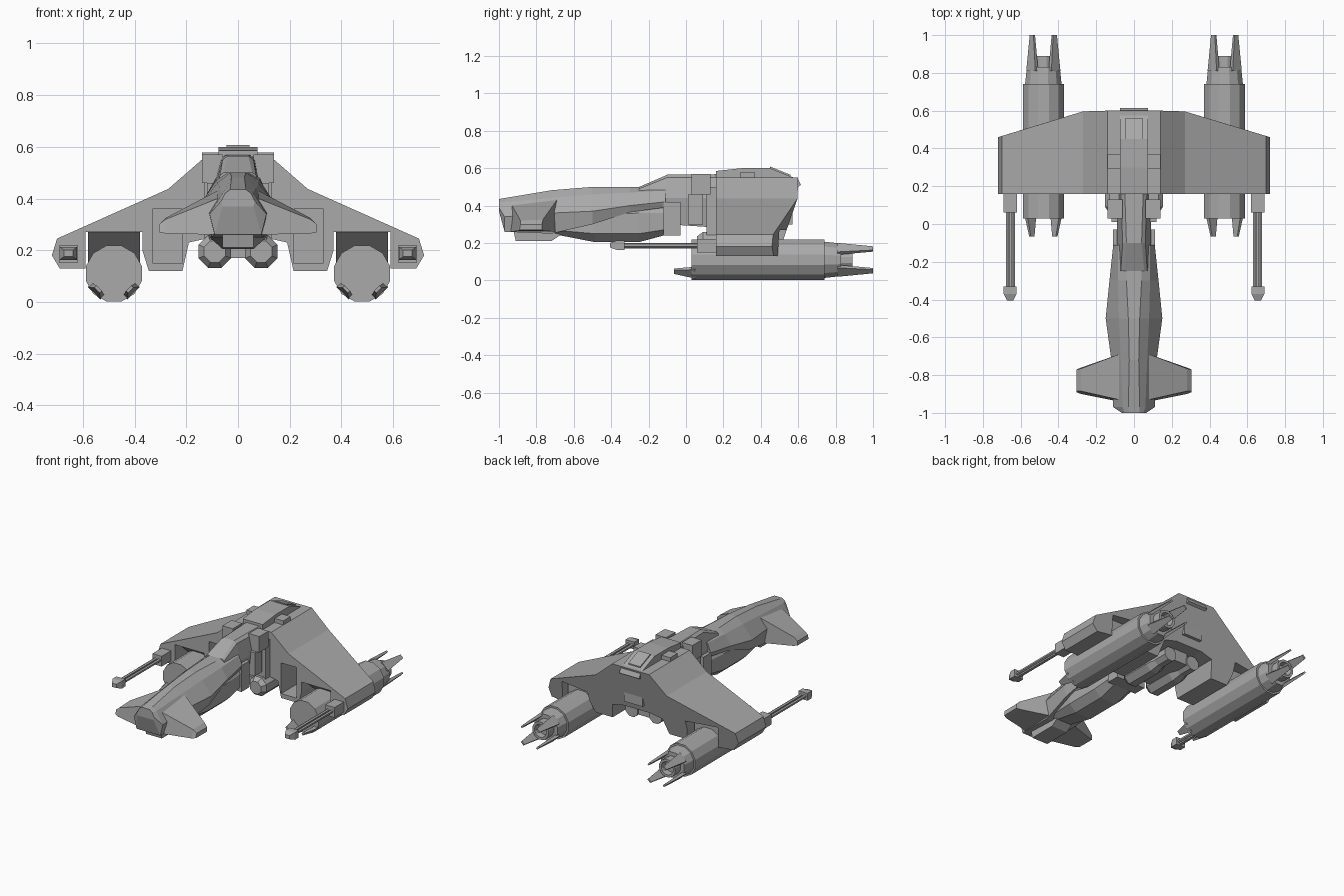
import bpy, bmesh, math
from mathutils import Matrix, Vector

if "Cube" in bpy.data.objects:
    bpy.data.objects.remove(bpy.data.objects["Cube"])

grey = bpy.data.materials.new("hull_grey")
grey.use_nodes = True
GREY = (0.4, 0.4, 0.4, 1)
grey.diffuse_color = GREY
grey.node_tree.nodes["Principled BSDF"].inputs["Base Color"].default_value = GREY


def finish(name, bm, mirror=False):
    bmesh.ops.recalc_face_normals(bm, faces=bm.faces)
    mesh = bpy.data.meshes.new(name)
    bm.to_mesh(mesh)
    bm.free()
    mesh.materials.append(grey)
    obj = bpy.data.objects.new(name, mesh)
    bpy.context.collection.objects.link(obj)
    if mirror:
        mod = obj.modifiers.new("mirror", "MIRROR")
        mod.use_mirror_merge = False
    return obj


def bridge(bm, rings):
    """Join rings of equal size into a closed skin with capped ends."""
    rings = [[bm.verts.new(p) for p in ring] for ring in rings]
    n = len(rings[0])
    for a, b in zip(rings, rings[1:]):
        for i in range(n):
            j = (i + 1) % n
            bm.faces.new((a[i], a[j], b[j], b[i]))
    bm.faces.new(rings[0])
    bm.faces.new(rings[-1])


def loft(name, rings, mirror=False):
    bm = bmesh.new()
    bridge(bm, rings)
    return finish(name, bm, mirror)


def box(name, x, y, z, mirror=False, end=1.0):
    """Box from ranges; end scales the front (low y) section."""
    cx, cz = sum(x) / 2, sum(z) / 2
    rect = [(x[0], z[0]), (x[1], z[0]), (x[1], z[1]), (x[0], z[1])]
    front = [(cx + (a - cx) * end, y[0], cz + (b - cz) * end) for a, b in rect]
    return loft(name, [front, [(a, y[1], b) for a, b in rect]], mirror)


def body(name, sections):
    """Symmetric hull from half sections: y, then (x, z) from top to bottom."""
    return loft(name, [[(x, y, z) for x, z in half] + [(-x, y, z) for x, z in reversed(half)]
                       for y, half in sections])


def side_profile(name, points, x0, x1, mirror=False):
    return loft(name, [[(x, y, z) for y, z in points] for x in (x0, x1)], mirror)


def turned(name, cx, cz, profile, sides, mirror=True):
    rings = []
    for y, r in profile:
        rings.append([(cx + r * math.cos(2 * math.pi * (i + .5) / sides), y,
                       cz + r * math.sin(2 * math.pi * (i + .5) / sides)) for i in range(sides)])
    return loft(name, rings, mirror)


# Nose and cockpit hull
body("forward_hull", [
    (-1.0, [(.03, .435), (.05, .42), (.065, .39), (.06, .37)]),
    (-.97, [(.03, .44), (.06, .42), (.11, .34), (.09, .26)]),
    (-.72, [(.025, .482), (.07, .44), (.12, .36), (.10, .25)]),
    (-.5, [(.03, .5), (.08, .46), (.15, .37), (.13, .30)]),
    (-.3, [(.04, .5), (.085, .47), (.13, .40), (.11, .365)]),
    (-.11, [(.04, .5), (.085, .48), (.11, .42), (.10, .39)]),
])
side_profile("chin", [(-.93, .3), (-.91, .21), (-.72, .21), (-.66, .25), (-.6, .4)], -.06, .06)
body("belly", [
    (-.72, [(.05, .36), (.08, .33), (.08, .27), (.05, .25)]),
    (-.49, [(.08, .38), (.11, .35), (.11, .25), (.06, .205)]),
    (-.25, [(.08, .4), (.11, .36), (.11, .25), (.06, .205)]),
    (-.12, [(.08, .4), (.10, .36), (.10, .27), (.06, .24)]),
])

# Nose fins
loft("nose_fin", [
    [(.08, -.94, .26), (.08, -.93, .40), (.08, -.69, .43), (.08, -.69, .26)],
    [(.28, -.9, .265), (.28, -.885, .32), (.28, -.765, .325), (.28, -.76, .265)],
    [(.305, -.89, .27), (.305, -.885, .3), (.305, -.77, .3), (.305, -.77, .27)],
], True)

# Neck joining the hull to the wing
body("neck", [
    (-.25, [(.055, .5), (.07, .49), (.08, .44), (.07, .4)]),
    (-.10, [(.04, .565), (.06, .55), (.09, .44), (.07, .3)]),
    (.2, [(.05, .568), (.07, .55), (.09, .44), (.07, .28)]),
])
box("neck_collar", (-.11, .11), (-.12, -.03), (.24, .42))
box("neck_frame", (-.12, .12), (.01, .09), (.3, .46))
box("neck_shoulder", (.06, .14), (.03, .13), (.46, .57), True)
box("neck_joint", (-.13, .13), (.11, .18), (.23, .5))

# Main wing: front outline swept back to a tapered, undercut rear edge
half = [(.14, .55), (.27, .437), (.70, .245), (.72, .18), (.69, .13), (.59, .13), (.59, .27),
        (.37, .27), (.37, .2), (.345, .12), (.215, .12), (.19, .23), (.1, .25)]
outline = half + [(-x, z) for x, z in reversed(half)]


def rear(x, z):
    plan = .6 - max(0, abs(x) - .26) * .305
    return min(plan, .49 + (z - .13) * .345)


wing = loft("main_wing", [[(x, .16, z) for x, z in outline],
                          [(x, rear(x, z), z) for x, z in outline]])
cutter = box("bay_cutter", (.215, .33), (.1, .34), (.15, .36), True)
cutter.hide_render = True
cutter.hide_viewport = True
cutter.display_type = "WIRE"
cut = wing.modifiers.new("bays", "BOOLEAN")
cut.operation = "DIFFERENCE"
cut.solver = "EXACT"
cut.object = cutter

# Spine and tail cap on top of the wing
side_profile("tail_cap", [(.16, .45), (.16, .585), (.3, .6), (.45, .6), (.6, .54),
                          (.615, .51), (.58, .49), (.5, .45)], -.075, .075)
side_profile("tail_hatch", [(.45, .6), (.45, .608), (.56, .564), (.56, .554)], -.045, .045)
box("spine_block", (.07, .14), (.29, .37), (.51, .578), True)
box("tail_block", (-.07, .07), (.45, .57), (.3, .5))

# Twin thrusters under the centre section
turned("centre_thruster", .09, .195, [(.06, .045), (.09, .068), (.3, .068), (.36, .05), (.46, .05)], 8)
box("centre_keel", (-.05, .05), (.12, .45), (.17, .3))

# Engine nacelles with pylons and prongs
NX, NZ = .48, .11
turned("nacelle", NX, NZ, [(.03, .112), (.74, .112), (.74, .1), (.76, .098), (.83, .09),
                           (.83, .062), (.89, .062), (.89, .045), (.85, .04)], 12)
side_profile("nacelle_pylon", [(.17, .28), (.45, .28), (.45, .14), (.33, .14)], .38, .58, True)


def prongs(name, angles, base_y, tip_y, base_r, tip_r):
    bm = bmesh.new()
    for deg in angles:
        turn = Matrix.Rotation(math.radians(deg), 3, "Y")
        rings = []
        for y, r, w, t in ((base_y, base_r, .034, .022), (tip_y, tip_r, .014, .012)):
            rings.append([turn @ Vector((a, y, b)) + Vector((NX, 0, NZ)) for a, b in
                          ((r - t, -w), (r, -w), (r, w), (r - t, w))])
        bridge(bm, rings)
    return finish(name, bm, True)


prongs("front_prongs", (45, 135), .05, -.065, .108, .092)
prongs("rear_prongs", (45, 135, 225, 315), .81, 1.0, .094, .088)

# Wingtip guns
box("gun_mount", (.62, .69), (.06, .17), (.15, .22), True)
for label, x in (("inner", .64), ("outer", .668)):
    turned(label + "_gun_barrel", x, .188, [(-.34, .011), (.07, .011)], 6)
box("gun_muzzle", (.622, .69), (-.37, -.33), (.163, .213), True)
box("gun_muzzle_tip", (.622, .69), (-.405, -.37), (.163, .213), True, .5)
box("gun_rail", (.645, .663), (-.33, .07), (.17, .182), True)
